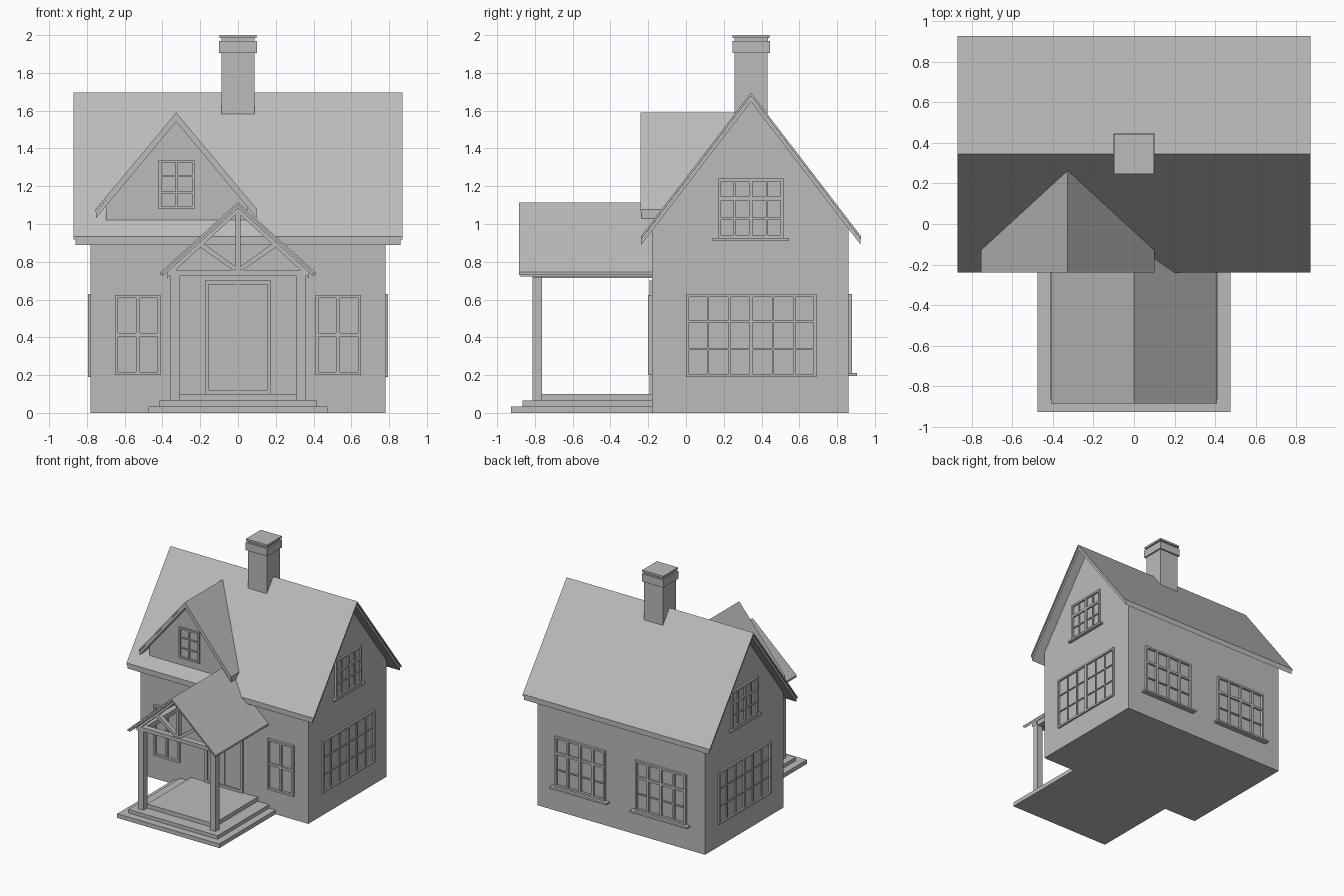
import bpy, bmesh
from mathutils import Vector, Matrix

if "Cube" in bpy.data.objects:
    bpy.data.objects.remove(bpy.data.objects["Cube"])

grey = bpy.data.materials.new("plain_grey")
grey.use_nodes = True
grey.diffuse_color = (0.5, 0.5, 0.5, 1)
grey.node_tree.nodes["Principled BSDF"].inputs["Base Color"].default_value = (0.5, 0.5, 0.5, 1)


def finish(name, bm):
    bmesh.ops.recalc_face_normals(bm, faces=bm.faces)
    mesh = bpy.data.meshes.new(name)
    bm.to_mesh(mesh)
    bm.free()
    mesh.materials.append(grey)
    obj = bpy.data.objects.new(name, mesh)
    bpy.context.collection.objects.link(obj)
    return obj


def add_box(bm, a, b):
    a, b = Vector(a), Vector(b)
    size = Vector(abs(v) for v in b - a)
    bmesh.ops.create_cube(bm, size=1, matrix=Matrix.Translation((a + b) / 2) @ Matrix.Diagonal(size).to_4x4())


def box(name, x, y, z):
    bm = bmesh.new()
    add_box(bm, (x[0], y[0], z[0]), (x[1], y[1], z[1]))
    return finish(name, bm)


def prism(name, points, start, end, axis="y"):
    """Extrude a profile of (across, z) points along x or y."""
    bm = bmesh.new()
    place = (lambda u, z: (u, start, z)) if axis == "y" else (lambda u, z: (start, u, z))
    face = bm.faces.new([bm.verts.new(place(u, z)) for u, z in points])
    moved = bmesh.ops.extrude_face_region(bm, geom=[face])["geom"]
    shift = (0, end - start, 0) if axis == "y" else (end - start, 0, 0)
    bmesh.ops.translate(bm, vec=shift, verts=[v for v in moved if isinstance(v, bmesh.types.BMVert)])
    return finish(name, bm)


def chevron(name, mid, half, eave, ridge, thick, start, end, axis="y"):
    prism(name, [(mid - half, eave), (mid, ridge), (mid + half, eave), (mid + half, eave - thick),
                 (mid, ridge - thick), (mid - half, eave - thick)], start, end, axis)


# Walls that turn (along wall, outward, z) into world positions
WALLS = {
    "front": lambda u, d, z: (u, -0.18 - d, z),
    "back": lambda u, d, z: (u, 0.86 + d, z),
    "left": lambda u, d, z: (0.78 + d, u, z),
    "right": lambda u, d, z: (-0.78 - d, u, z),
}


def window(name, wall, u, z, cols, rows, depth=0.02, frame=0.016, heavy_cols=(), heavy_rows=(), sill=0):
    """Frame, glazing bars and optional sill; rows and cols count panes."""
    bm = bmesh.new()
    at = WALLS[wall]

    def bar(u0, u1, z0, z1, d):
        add_box(bm, at(u0, -0.01, z0), at(u1, d, z1))

    for edge, sign in ((u[0], 1), (u[1], -1)):
        bar(edge, edge + sign * frame, z[0], z[1], depth)
    for edge, sign in ((z[0], 1), (z[1], -1)):
        bar(u[0], u[1], edge, edge + sign * frame, depth)
    for i in range(1, cols):
        c, heavy = u[0] + (u[1] - u[0]) * i / cols, i in heavy_cols
        w = 0.01 if heavy else 0.005
        bar(c - w, c + w, z[0], z[1], depth * (0.9 if heavy else 0.6))
    for i in range(1, rows):
        c, heavy = z[0] + (z[1] - z[0]) * i / rows, i in heavy_rows
        w = 0.01 if heavy else 0.005
        bar(u[0], u[1], c - w, c + w, depth * (0.85 if heavy else 0.55))
    if sill:
        bar(u[0] - 0.03, u[1] + 0.03, z[0] - 0.015, z[0], sill)
    finish(name, bm)


# Main house body and two-layer roof
prism("house_walls", [(-0.18, 0), (0.86, 0), (0.86, 0.98), (0.34, 1.66), (-0.18, 0.98)], -0.78, 0.78, "x")
chevron("main_roof", 0.344, 0.583, 0.935, 1.695, 0.017, -0.87, 0.87, "x")
chevron("main_roof_trim", 0.344, 0.581, 0.92, 1.678, 0.03, -0.86, 0.86, "x")

# Chimney with stacked cap
for name, half, low, high in (("chimney_stack", 0.087, 1.4, 1.91), ("chimney_collar", 0.1, 1.905, 1.97),
                              ("chimney_neck", 0.088, 1.97, 1.984), ("chimney_cap", 0.098, 1.984, 2.0)):
    box(name, (-half, half), (0.345 - half, 0.345 + half), (low, high))

# Front dormer
prism("dormer_wall", [(-0.7, 1.02), (0.05, 1.02), (0.05, 1.1), (-0.325, 1.55), (-0.7, 1.1)], -0.178, 0.2)
chevron("dormer_roof", -0.327, 0.428, 1.077, 1.59, 0.017, -0.24, 0.262)
chevron("dormer_roof_trim", -0.327, 0.426, 1.062, 1.574, 0.032, -0.235, 0.22)
window("dormer_window", "front", (-0.42, -0.23), (1.08, 1.34), 2, 3, depth=0.012, frame=0.014)

# Porch steps and floor
box("lower_step", (-0.475, 0.475), (-0.926, -0.17), (0, 0.035))
box("upper_step", (-0.415, 0.415), (-0.865, -0.17), (0.035, 0.065))
box("porch_floor", (-0.31, 0.31), (-0.765, -0.17), (0.065, 0.1))

# Porch posts, beams and roof
for side, s in (("left", 1), ("right", -1)):
    box(side + "_post", (s * 0.31, s * 0.36), (-0.812, -0.762), (0.065, 0.72))
    box(side + "_beam", (s * 0.31, s * 0.36), (-0.812, -0.17), (0.715, 0.755))
    prism(side + "_truss_brace", [(0, 0.765), (s * 0.025, 0.755), (s * 0.22, 0.89), (s * 0.2, 0.91)], -0.805, -0.77)
box("tie_beam", (-0.36, 0.36), (-0.812, -0.762), (0.725, 0.757))
box("king_post", (-0.012, 0.012), (-0.805, -0.77), (0.75, 1.08))
chevron("truss_rafters", 0, 0.375, 0.755, 1.1, 0.04, -0.812, -0.762)
chevron("porch_roof", 0, 0.41, 0.745, 1.115, 0.016, -0.885, -0.11)
chevron("porch_roof_trim", 0, 0.4, 0.738, 1.1, 0.016, -0.875, -0.15)

# Front door
window("door", "front", (-0.175, 0.175), (0.1, 0.7), 2, 1, depth=0.012, frame=0.02)

# Windows, repeated on matching walls
for side, s in (("left", 1), ("right", -1)):
    front = sorted((s * 0.41, s * 0.65))
    window("front_window_" + side, "front", front, (0.2, 0.625), 2, 2, heavy_cols=(1,), heavy_rows=(1,))
    back = sorted((s * 0.14, s * 0.61))
    window("back_window_" + side, "back", back, (0.21, 0.63), 4, 3, heavy_cols=(1, 2, 3), heavy_rows=(2,), sill=0.045)
    window("side_window_" + side, side, (0, 0.69), (0.19, 0.63), 6, 3, depth=0.015, heavy_cols=(3,))
    window("gable_window_" + side, side, (0.17, 0.515), (0.925, 1.24), 4, 3, depth=0.015,
           heavy_cols=(2,), heavy_rows=(2,), sill=0.025)
